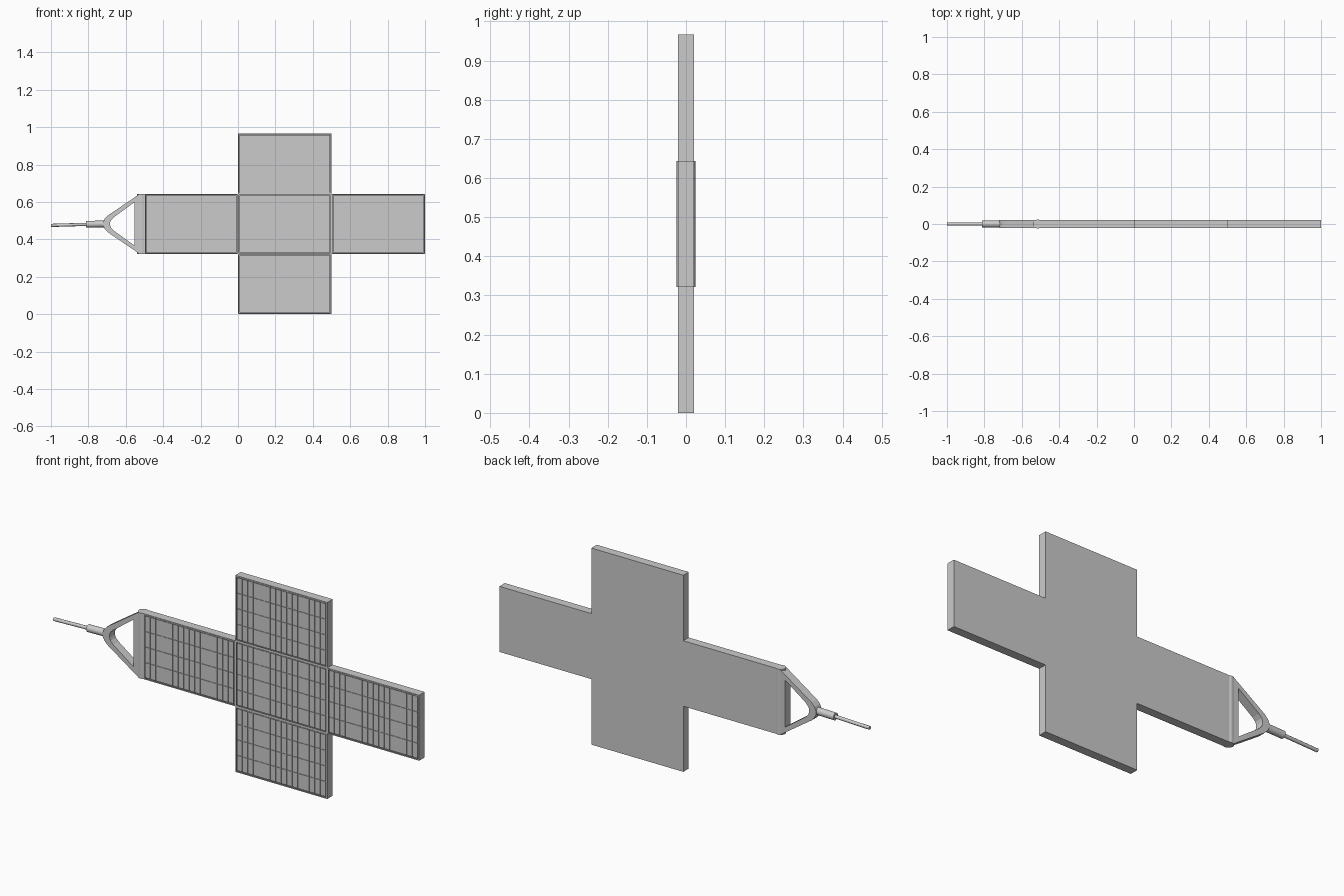
import bpy, bmesh
from mathutils import Vector, Matrix

if "Cube" in bpy.data.objects:
    bpy.data.objects.remove(bpy.data.objects["Cube"])

W, H, T = 0.5, 0.322, 0.021      # panel width, height, half thickness
COLS, ROWS = 16, 4
RIM, GAP, DEPTH = 0.008, 0.0035, 0.003
MID = H * 1.5                    # height of the array axis


def finish(name, bm):
    bmesh.ops.recalc_face_normals(bm, faces=bm.faces)
    me = bpy.data.meshes.new(name)
    bm.to_mesh(me)
    bm.free()
    ob = bpy.data.objects.new(name, me)
    bpy.context.collection.objects.link(ob)
    return ob


# Panel: box with a raised rim around a grid of flat cells split by grooves
def panel(name, cx, cz):
    bm = bmesh.new()
    bmesh.ops.create_cube(bm, size=1, matrix=Matrix.Diagonal((W, 2 * T, H, 1)))
    bm.normal_update()
    front = [f for f in bm.faces if f.normal.y < -0.9]
    bmesh.ops.inset_region(bm, faces=front, thickness=RIM)
    side = bmesh.ops.extrude_face_region(bm, geom=front)
    floor = [g for g in side["geom"] if isinstance(g, bmesh.types.BMFace)]
    bmesh.ops.translate(bm, verts=floor[0].verts[:], vec=(0, DEPTH, 0))
    bmesh.ops.delete(bm, geom=[f for f in front + floor if f.is_valid], context='FACES_ONLY')
    # groove floor, with every cell inset and raised from it
    dx, dz = (W - 2 * RIM) / COLS, (H - 2 * RIM) / ROWS
    x0, z0, y0 = -W / 2 + RIM, -H / 2 + RIM, -T + DEPTH
    pts = [[bm.verts.new((x0 + i * dx, y0, z0 + j * dz)) for j in range(ROWS + 1)]
           for i in range(COLS + 1)]
    cells = [bm.faces.new((pts[i][j], pts[i + 1][j], pts[i + 1][j + 1], pts[i][j + 1]))
             for i in range(COLS) for j in range(ROWS)]
    bm.normal_update()
    bmesh.ops.inset_individual(bm, faces=cells, thickness=GAP / 2)
    tops = bmesh.ops.extrude_discrete_faces(bm, faces=cells)["faces"]
    bmesh.ops.translate(bm, verts=list({v for f in tops for v in f.verts}), vec=(0, -DEPTH, 0))
    bmesh.ops.remove_doubles(bm, verts=bm.verts, dist=1e-5)
    ob = finish(name, bm)
    ob.location = (cx, 0, cz)


def rod(name, a, b, r, sides=16):
    a, b = Vector(a), Vector(b)
    bm = bmesh.new()
    bmesh.ops.create_cone(bm, cap_ends=True, segments=sides, radius1=r, radius2=r,
                          depth=(b - a).length)
    rot = (b - a).to_track_quat('Z', 'Y').to_matrix().to_4x4()
    bmesh.ops.transform(bm, verts=bm.verts, matrix=Matrix.Translation((a + b) / 2) @ rot)
    for f in bm.faces:
        f.smooth = len(f.verts) == 4
    for e in bm.edges:
        e.smooth = all(len(f.verts) == 4 for f in e.link_faces)
    return finish(name, bm)


# Five panels in a cross
for name, cx, cz in (("inner_panel", -0.25, MID), ("centre_panel", 0.25, MID),
                     ("outer_panel", 0.75, MID), ("upper_panel", 0.25, MID + H),
                     ("lower_panel", 0.25, MID - H)):
    panel(name, cx, cz)

# Triangular yoke: matching outer and inner outlines, bridged into a thick frame
outer = [(-0.5, 0.161), (-0.525, 0.161), (-0.697, 0.044), (-0.713, 0.027), (-0.721, 0.010)]
inner = [(-0.553, 0.116), (-0.553, 0.116), (-0.664, 0.036), (-0.679, 0.020), (-0.684, 0.007)]


def mirrored(half):
    return half + [(x, -z) for x, z in reversed(half)]


bm = bmesh.new()
rings = [[bm.verts.new((x, y, MID + z)) for x, z in mirrored(p)]
         for p, y in ((outer, -T), (outer, T), (inner, T), (inner, -T))]
n = len(rings[0])
for k in range(4):
    a, b = rings[k], rings[(k + 1) % 4]
    for i in range(n):
        j = (i + 1) % n
        bm.faces.new((a[i], a[j], b[j], b[i]))
bmesh.ops.remove_doubles(bm, verts=bm.verts, dist=1e-5)
finish("yoke_frame", bm)

# Hinge along the panel edge, mounting sleeve and drive shaft
rod("hinge_pin", (-0.515, 0, MID - H / 2), (-0.515, 0, MID + H / 2), 0.024)
rod("mount_sleeve", (-0.813, 0, MID - 0.002), (-0.705, 0, MID), 0.018)
rod("drive_shaft", (-1.0, 0, MID - 0.008), (-0.80, 0, MID - 0.002), 0.0085, 12)
